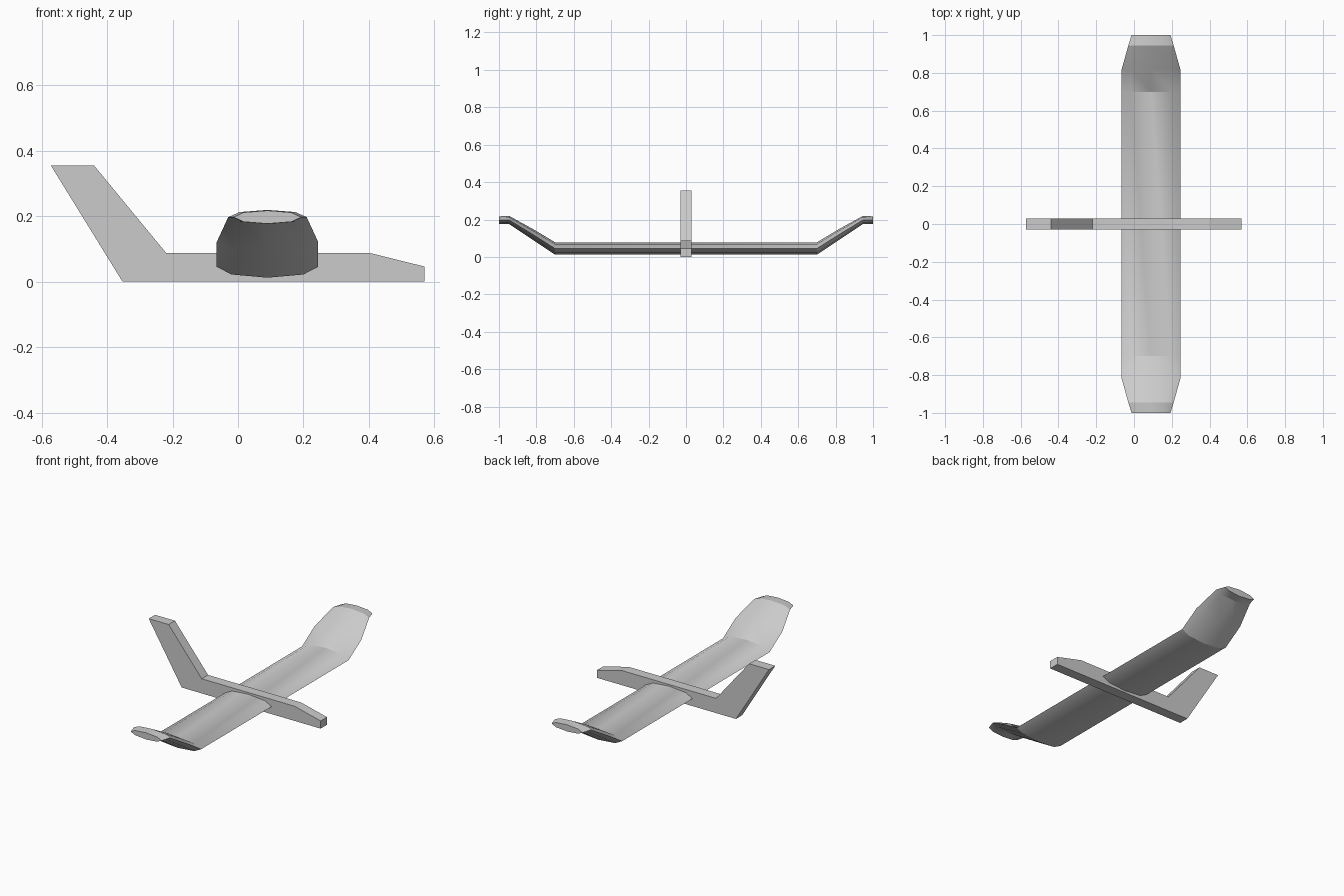
import bpy, bmesh, math

if "Cube" in bpy.data.objects:
    bpy.data.objects.remove(bpy.data.objects["Cube"])

grey = bpy.data.materials.new("light_grey")
grey.use_nodes = True
color = (0.6, 0.6, 0.6, 1)
grey.diffuse_color = color
grey.node_tree.nodes["Principled BSDF"].inputs["Base Color"].default_value = color


def loft(name, rings):
    """Bridge a series of equal closed rings and cap both ends."""
    bm = bmesh.new()
    loops = [[bm.verts.new(p) for p in ring] for ring in rings]
    for a, b in zip(loops, loops[1:]):
        for i in range(len(a)):
            j = (i + 1) % len(a)
            bm.faces.new((a[i], a[j], b[j], b[i]))
    bm.faces.new(loops[0])
    bm.faces.new(loops[-1])
    bmesh.ops.recalc_face_normals(bm, faces=bm.faces)
    mesh = bpy.data.meshes.new(name)
    bm.to_mesh(mesh)
    bm.free()
    mesh.materials.append(grey)
    obj = bpy.data.objects.new(name, mesh)
    bpy.context.collection.objects.link(obj)
    return obj


# Fuselage with swept tail fin: flat side profile given thickness
profile = [(-0.572, 0.355), (-0.44, 0.355), (-0.22, 0.088), (0.40, 0.088),
           (0.57, 0.046), (0.57, 0), (-0.353, 0)]
loft("fuselage", [[(x, y, z) for x, z in profile] for y in (-0.03, 0.03)])

# Wing: eight-sided elliptical sections (span, height, half chord, half thickness)
half = [(0.70, 0.045, 0.155, 0.033), (0.82, 0.121, 0.155, 0.029),
        (0.945, 0.197, 0.12, 0.022), (1.0, 0.197, 0.103, 0.02)]
stations = [(-y, z, c, t) for y, z, c, t in reversed(half)] + half


def section(y, z, chord, thick):
    angles = [math.tau * i / 8 for i in range(8)]
    return [(0.09 + chord * math.cos(a), y, z + thick * math.sin(a)) for a in angles]


wing = loft("wing", [section(*s) for s in stations])
bpy.ops.object.select_all(action="DESELECT")
wing.select_set(True)
bpy.context.view_layer.objects.active = wing
bpy.ops.object.shade_smooth_by_angle(angle=math.radians(30))
